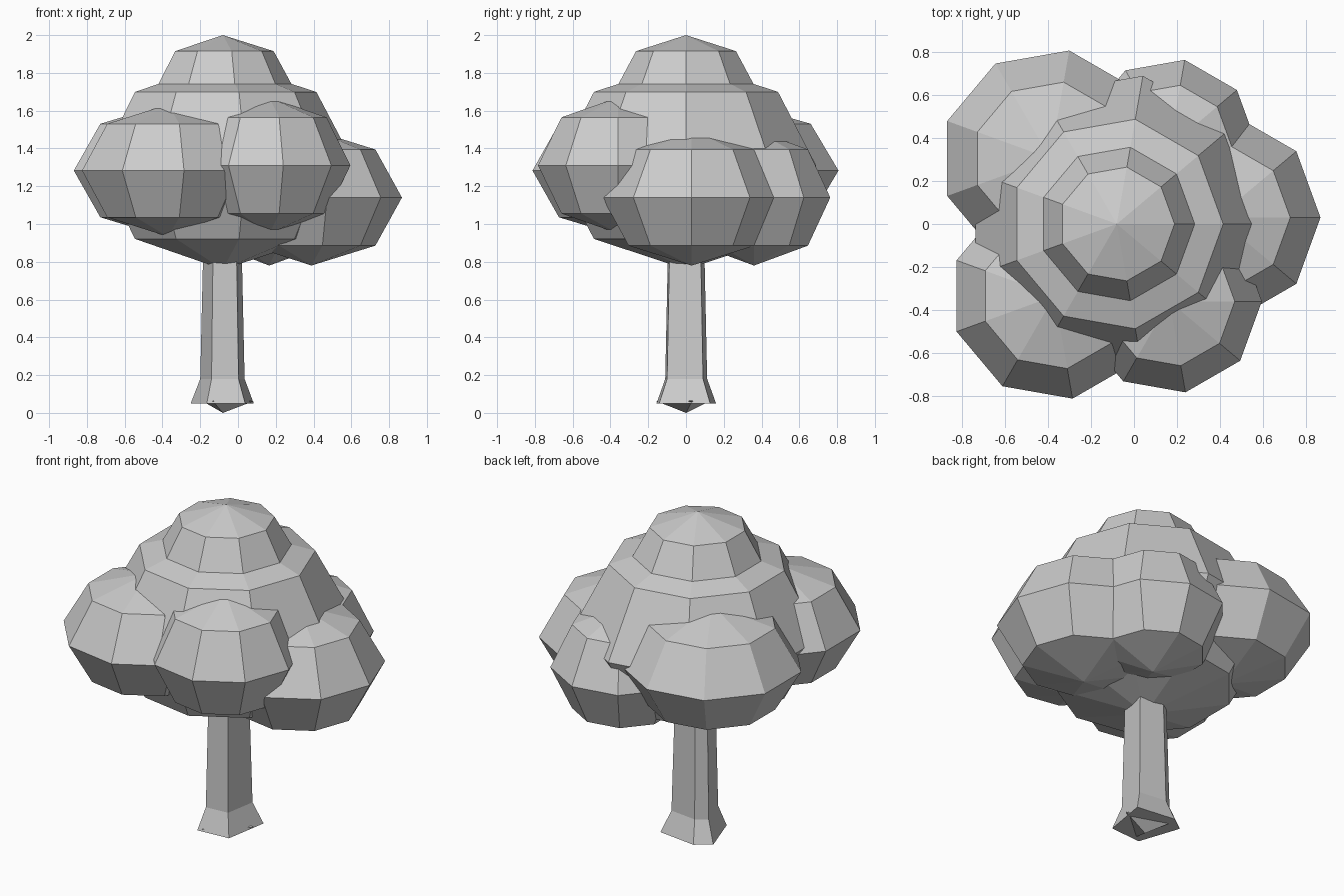
import bpy, bmesh
from math import sin, cos, radians, pi

if "Cube" in bpy.data.objects:
    bpy.data.objects.remove(bpy.data.objects["Cube"])

AXIS_X = -0.08  # trunk axis


def loft(name, outline, levels, centre):
    """Stack scaled copies of an outline; a scale of 0 makes a pointed end."""
    bm = bmesh.new()
    n = len(outline)
    rings = []
    for scale, z in levels:
        if scale == 0:
            rings.append([bm.verts.new((0, 0, z))] * n)
        else:
            rings.append([bm.verts.new((x * scale, y * scale, z)) for x, y in outline])
    for low, high in zip(rings, rings[1:]):
        for i in range(n):
            j = (i + 1) % n
            corners = [low[i], low[j], high[j], high[i]]
            bm.faces.new(list(dict.fromkeys(corners)))
    for ring, (scale, _) in ((rings[0], levels[0]), (rings[-1], levels[-1])):
        if scale:
            bm.faces.new(ring)
    bmesh.ops.recalc_face_normals(bm, faces=bm.faces)
    mesh = bpy.data.meshes.new(name)
    bm.to_mesh(mesh)
    bm.free()
    obj = bpy.data.objects.new(name, mesh)
    obj.location = centre
    bpy.context.collection.objects.link(obj)
    return obj


def polygon(sides, start=0):
    angles = [radians(start) + 2 * pi * i / sides for i in range(sides)]
    return [(cos(a), sin(a)) for a in angles]


def leaf_clump(name, centre, radius, half_height):
    """Nine-sided, four-band squashed ball."""
    angles = [radians(a) for a in (-90, -45, 0, 45, 90)]
    levels = [(0 if abs(a) > 1.5 else radius * cos(a), half_height * sin(a)) for a in angles]
    return loft(name, polygon(9), levels, centre)


# Crown: large core, small top, five clumps around
leaf_clump("crown_core", (AXIS_X, 0, 1.31), 0.70, 0.55)
leaf_clump("crown_top", (AXIS_X, 0, 1.71), 0.38, 0.29)
leaf_clump("clump_front_left", (-0.37, -0.335, 1.283), 0.485, 0.35)
leaf_clump("clump_back_left", (-0.39, 0.305, 1.283), 0.51, 0.35)
leaf_clump("clump_front_right", (0.165, -0.36, 1.31), 0.43, 0.36)
leaf_clump("clump_right", (0.388, 0.03, 1.14), 0.48, 0.36)
leaf_clump("clump_back_right", (0.165, 0.36, 1.14), 0.41, 0.36)

# Trunk: uneven five-sided post with a flared foot
trunk_outline = [(0.115, 0.09), (-0.057, 0.112), (-0.12, 0.067), (-0.06, -0.11), (0.083, -0.10)]
loft("trunk", trunk_outline, [(1.42, 0.05), (1, 0.18), (0.88, 0.8), (0.84, 1.0)], (AXIS_X, 0, 0))

# Root: three-sided point below the foot
loft("root_point", polygon(3, 11), [(0, 0), (0.168, 0.063), (0, 0.09)], (AXIS_X, 0, 0))
